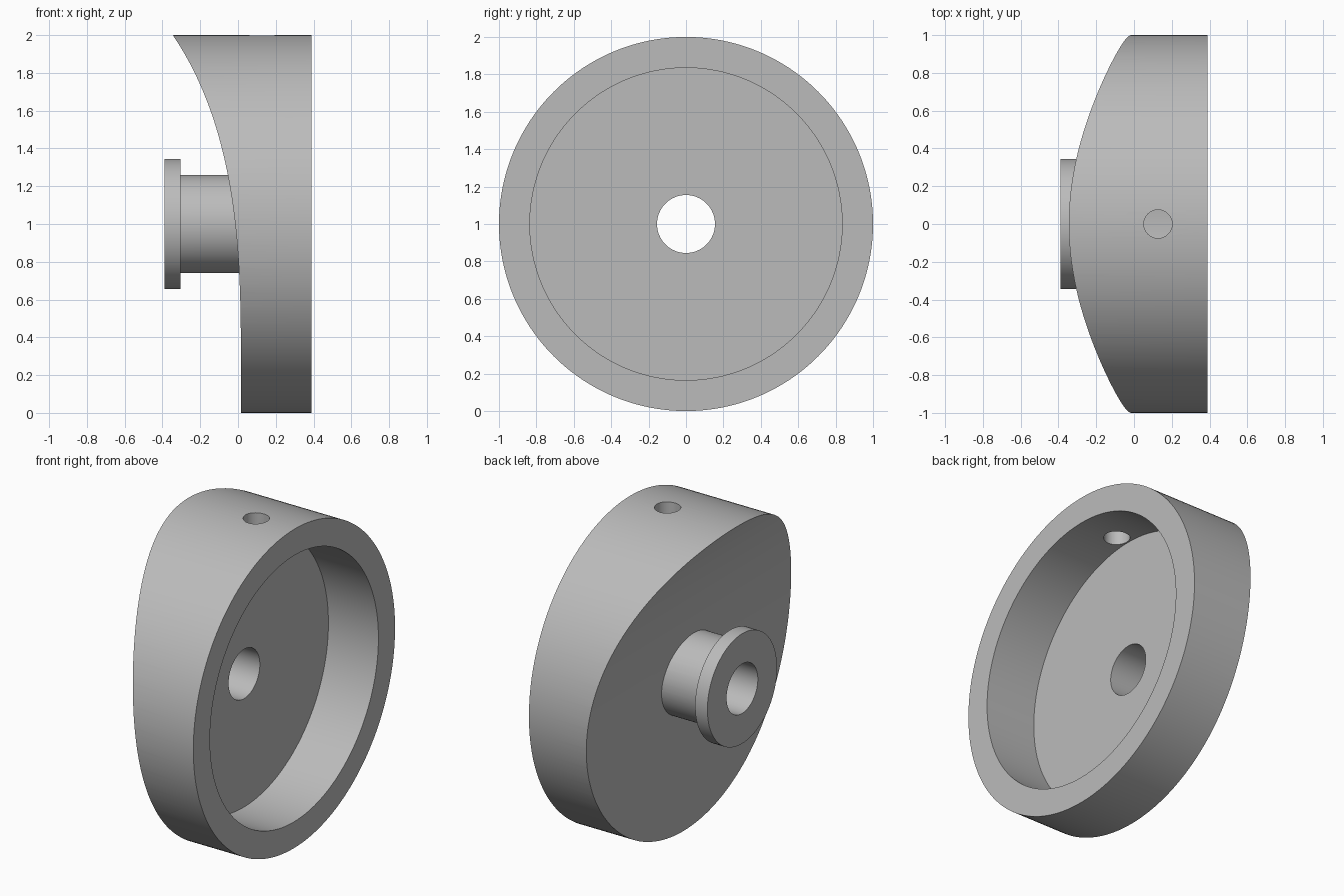
import bpy, bmesh, math
from mathutils import Matrix, Vector

cube = bpy.data.objects.get("Cube")
if cube:
    bpy.data.objects.remove(cube, do_unlink=True)

grey = bpy.data.materials.new("mid grey")
grey.use_nodes = True
tone = (0.5, 0.5, 0.5, 1)
grey.diffuse_color = tone
grey.node_tree.nodes["Principled BSDF"].inputs["Base Color"].default_value = tone


def finish_mesh(name, bm):
    bmesh.ops.recalc_face_normals(bm, faces=bm.faces)
    mesh = bpy.data.meshes.new(name)
    bm.to_mesh(mesh)
    bm.free()
    mesh.materials.append(grey)
    obj = bpy.data.objects.new(name, mesh)
    bpy.context.collection.objects.link(obj)
    return obj


def cylinder(name, radius, start, end, sides=128, turn=None, centre=(0, 0, 1)):
    """Closed cylinder running along x unless another turn is given."""
    bm = bmesh.new()
    turn = turn or Matrix.Rotation(math.pi / 2, 4, "Y")
    place = Matrix.Translation(centre) @ turn @ Matrix.Translation((0, 0, (start + end) / 2))
    bmesh.ops.create_cone(bm, cap_ends=True, segments=sides, radius1=radius,
                          radius2=radius, depth=end - start, matrix=place)
    return finish_mesh(name, bm)


def combine(target, tool, operation):
    """Apply a boolean and discard the tool."""
    tool.hide_render = True
    mod = target.modifiers.new(operation.lower(), "BOOLEAN")
    mod.operation = operation
    mod.solver = "EXACT"
    mod.object = tool
    bpy.context.view_layer.objects.active = target
    bpy.ops.object.modifier_apply(modifier=mod.name)
    bpy.data.objects.remove(tool, do_unlink=True)


def bezier(a, b, c, d, steps):
    for i in range(steps + 1):
        t = i / steps
        s = 1 - t
        yield a * s**3 + b * 3 * s * s * t + c * 3 * s * t * t + d * t**3


# Swept back face: flat at the bottom, flaring outwards to the top
curve = list(bezier(Vector((0.015, 0.35)), Vector((0.015, 0.9)),
                    Vector((-0.02, 1.52)), Vector((-0.345, 2.0)), 40))
outline = [(-0.8, -0.2), (0.015, -0.2)] + [tuple(p) for p in curve]
outline += [(-0.48, 2.2), (-0.8, 2.2)]
bm = bmesh.new()
face = bm.faces.new([bm.verts.new((x, -1.2, z)) for x, z in outline])
sweep = bmesh.ops.extrude_face_region(bm, geom=[face])["geom"]
bmesh.ops.translate(bm, vec=(0, 2.4, 0),
                    verts=[v for v in sweep if isinstance(v, bmesh.types.BMVert)])
back_cutter = finish_mesh("back_cutter", bm)

# Cup body with its hollow
body = cylinder("cup_body", 1.0, -0.6, 0.39, 192)
combine(body, back_cutter, "DIFFERENCE")
combine(body, cylinder("hollow_cutter", 0.835, 0.043, 0.6, 160), "DIFFERENCE")

# Flanged hub on the back
hub = cylinder("hub", 0.26, -0.35, 0.03, 96)
combine(hub, cylinder("hub_flange", 0.345, -0.39, -0.305, 96), "UNION")
combine(body, hub, "UNION")

# Central bore and set screw hole through the top wall
combine(body, cylinder("bore_cutter", 0.155, -0.6, 0.6, 64), "DIFFERENCE")
combine(body, cylinder("screw_hole_cutter", 0.075, 0.6, 1.2, 48,
                       Matrix.Identity(4), (0.127, 0, 1)), "DIFFERENCE")

bpy.ops.object.select_all(action="DESELECT")
body.select_set(True)
bpy.context.view_layer.objects.active = body
bpy.ops.object.shade_smooth_by_angle(angle=math.radians(25))
